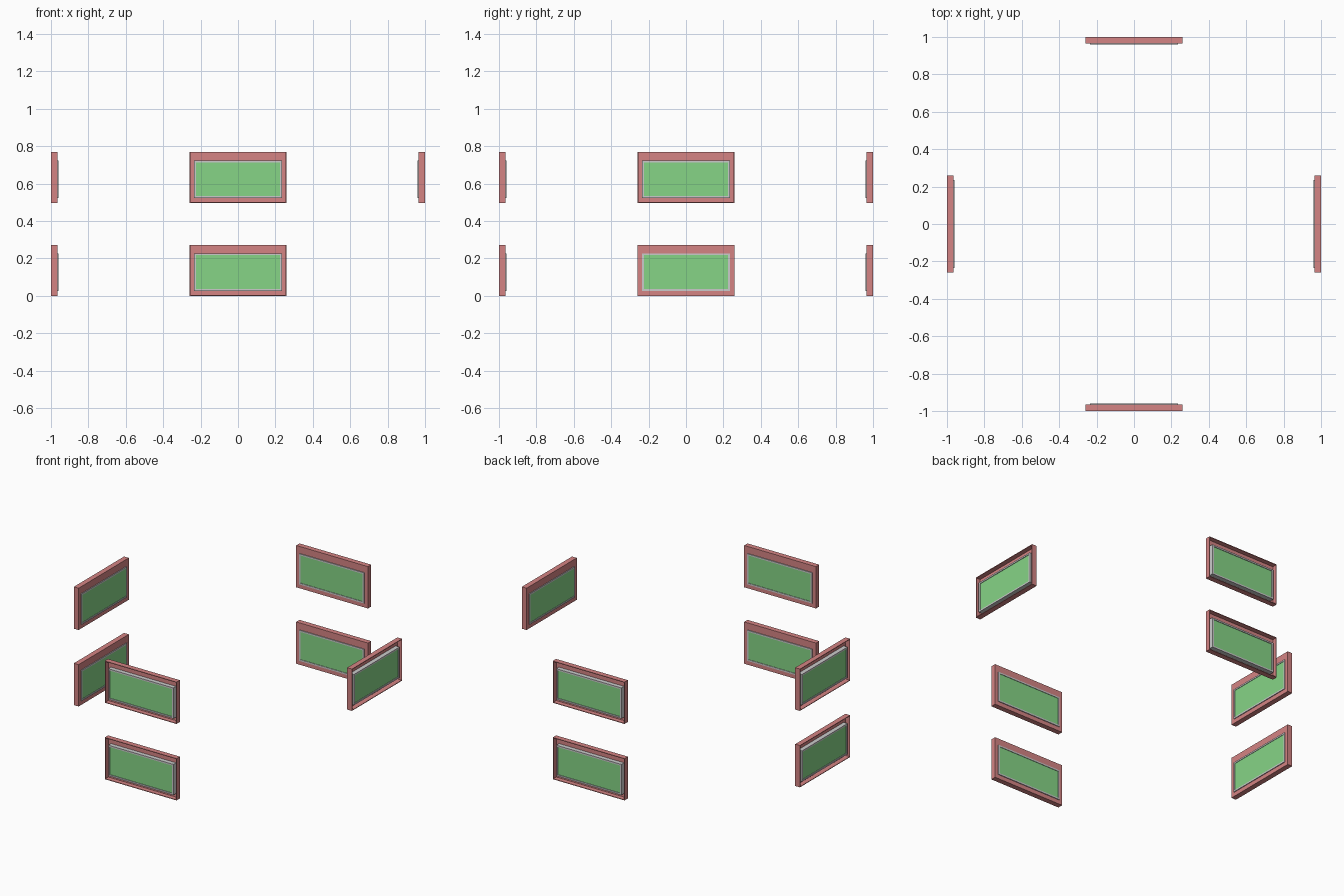
import bpy, bmesh
from math import radians
from mathutils import Matrix

if "Cube" in bpy.data.objects:
    bpy.data.objects.remove(bpy.data.objects["Cube"])


def material(name, color):
    m = bpy.data.materials.new(name)
    m.diffuse_color = (*color, 1)
    m.use_nodes = True
    m.node_tree.nodes["Principled BSDF"].inputs["Base Color"].default_value = m.diffuse_color
    return m


PINK = material("trim_pink", (0.66, 0.23, 0.23))
GREEN = material("pane_green", (0.24, 0.66, 0.24))


def rect_loft(name, loops, transform, mat=None, closed=True):
    """Skin rectangles (half_width, z_low, z_high, y); closed makes a ring, else capped."""
    bm = bmesh.new()
    rings = [[bm.verts.new(p) for p in ((-w, y, lo), (w, y, lo), (w, y, hi), (-w, y, hi))]
             for w, lo, hi, y in loops]
    n = len(rings)
    for i in range(n if closed else n - 1):
        a, b = rings[i], rings[(i + 1) % n]
        for k in range(4):
            j = (k + 1) % 4
            bm.faces.new((a[k], a[j], b[j], b[k]))
    if not closed:
        bm.faces.new(rings[0])
        bm.faces.new(rings[-1])
    bm.transform(transform)
    bmesh.ops.recalc_face_normals(bm, faces=bm.faces)
    mesh = bpy.data.meshes.new(name)
    bm.to_mesh(mesh)
    bm.free()
    if mat:
        mesh.materials.append(mat)
    obj = bpy.data.objects.new(name, mesh)
    bpy.context.collection.objects.link(obj)


def window(label, angle, z):
    t = Matrix.Rotation(radians(angle), 4, 'Z') @ Matrix.Translation((0, 0, z))
    # trim: thin outer rim with a flange at the back
    e = 0.004
    rect_loft(label + "_trim", [
        (0.258, 0, 0.272, -1.0), (0.258, 0, 0.272, -0.966),
        (0.232, 0.028, 0.226, -0.966), (0.232, 0.028, 0.226, -0.966 - e),
        (0.258 - e, e, 0.272 - e, -0.966 - e), (0.258 - e, e, 0.272 - e, -1.0)], t, PINK)
    # sash: narrow grey frame around the pane
    rect_loft(label + "_sash", [
        (0.234, 0.027, 0.227, -0.998), (0.234, 0.027, 0.227, -0.961),
        (0.224, 0.037, 0.217, -0.961), (0.224, 0.037, 0.217, -0.998)], t)
    # pane
    rect_loft(label + "_pane", [
        (0.224, 0.037, 0.217, -0.994), (0.224, 0.037, 0.217, -0.964)], t, GREEN, False)


# two storeys on four sides; the right side has only the upper window
for side, angle in (("front", 0), ("right", 90), ("back", 180), ("left", 270)):
    for storey, z in (("lower", 0.0), ("upper", 0.497)):
        if (side, storey) != ("right", "lower"):
            window(f"{side}_{storey}_window", angle, z)
